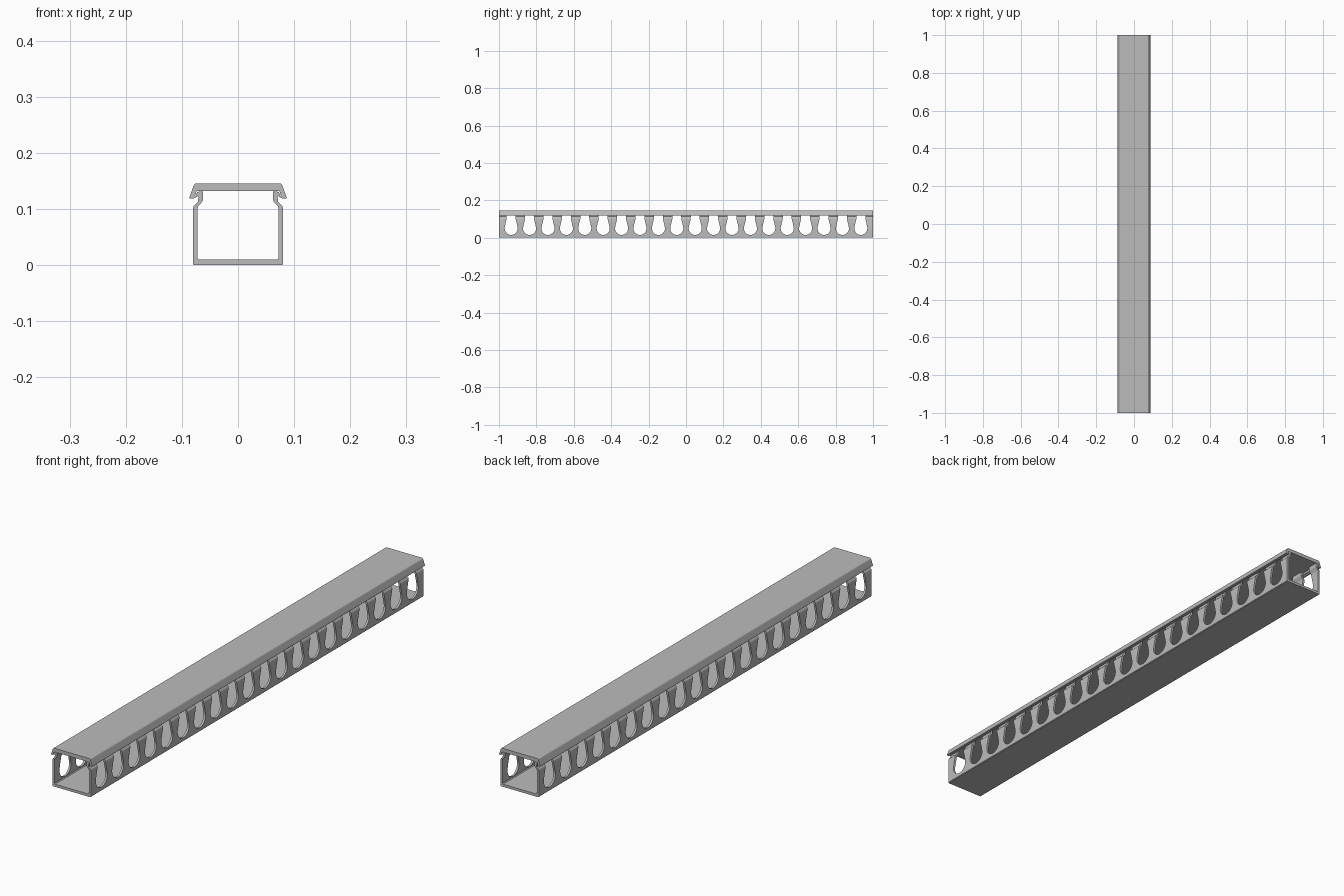
import bpy, bmesh, math

if "Cube" in bpy.data.objects:
    bpy.data.objects.remove(bpy.data.objects["Cube"])

LENGTH = 2.0
SLOTS, PITCH = 20, 0.0984

grey = bpy.data.materials.new("grey plastic")
grey.diffuse_color = (0.5, 0.5, 0.5, 1)
grey.use_nodes = True
grey.node_tree.nodes["Principled BSDF"].inputs["Base Color"].default_value = grey.diffuse_color


def add_prism(bm, points, offset):
    """Extrude a closed loop of 3D points by the offset."""
    a = [bm.verts.new(p) for p in points]
    b = [bm.verts.new([p[i] + offset[i] for i in range(3)]) for p in points]
    bm.faces.new(a)
    bm.faces.new(b[::-1])
    n = len(a)
    for i in range(n):
        j = (i + 1) % n
        bm.faces.new((a[j], a[i], b[i], b[j]))


def finish(bm, name):
    bmesh.ops.recalc_face_normals(bm, faces=bm.faces)
    mesh = bpy.data.meshes.new(name)
    bm.to_mesh(mesh)
    bm.free()
    obj = bpy.data.objects.new(name, mesh)
    bpy.context.collection.objects.link(obj)
    mesh.materials.append(grey)
    return obj


def extrusion(name, half):
    """Mirror a half profile (x, z) and run it along the full length."""
    outline = half + [(-x, z) for x, z in reversed(half)]
    bm = bmesh.new()
    add_prism(bm, [(x, -LENGTH / 2, z) for x, z in outline], (0, LENGTH, 0))
    return finish(bm, name)


# Trough: floor, side walls, bent necks and snap barbs
trough = extrusion("trough", [
    (0.078, 0), (0.0805, 0.0025), (0.0805, 0.101), (0.079, 0.105),
    (0.0715, 0.113), (0.0705, 0.122), (0.075, 0.125), (0.073, 0.130),
    (0.069, 0.1315), (0.0625, 0.1315), (0.0625, 0.116), (0.064, 0.113),
    (0.071, 0.105), (0.0725, 0.101), (0.0725, 0.013), (0.0695, 0.010)])

# Lid: flat top, flared edges and inward-hooked lips
extrusion("lid", [
    (0.075, 0.146), (0.0775, 0.1445), (0.079, 0.142), (0.087, 0.120),
    (0.0865, 0.119), (0.079, 0.119), (0.073, 0.122), (0.0765, 0.1245),
    (0.074, 0.132)])

# Keyhole slots through both walls, open at the finger tops
arc = [math.radians(-200 + 220 * i / 20) for i in range(21)]
slot = [(0.035 * math.cos(t), 0.050 + 0.035 * math.sin(t)) for t in arc]
slot += [(0.030, 0.076), (0.024, 0.100), (0.023, 0.150),
         (-0.023, 0.150), (-0.024, 0.100), (-0.030, 0.076)]
bm = bmesh.new()
for k in range(SLOTS):
    yc = (k - (SLOTS - 1) / 2) * PITCH
    add_prism(bm, [(-0.12, yc + y, z) for y, z in slot], (0.24, 0, 0))
cutter = finish(bm, "slot_cutter")
cutter.hide_render = True

mod = trough.modifiers.new("slots", 'BOOLEAN')
mod.operation = 'DIFFERENCE'
mod.solver = 'EXACT'
mod.object = cutter
bpy.context.view_layer.objects.active = trough
trough.select_set(True)
bpy.ops.object.modifier_apply(modifier=mod.name)
bpy.data.objects.remove(cutter, do_unlink=True)

# Smooth the rounded slot walls, keep real edges sharp
bpy.ops.object.shade_smooth_by_angle(angle=math.radians(25))
